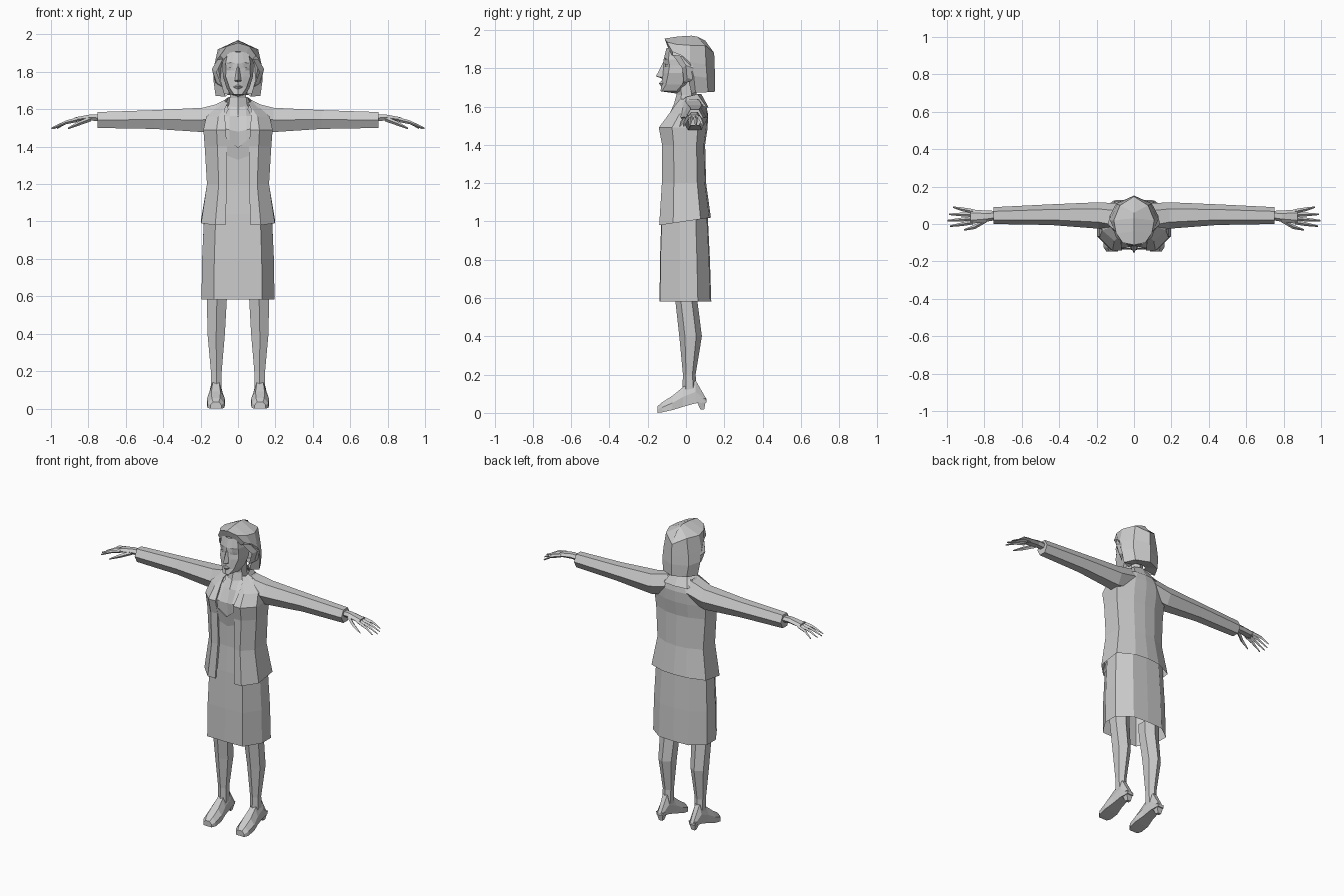
import bpy, bmesh, math


def loft(name, rings, closed=True, caps=True, mirror=True):
    """Skin a list of equal-length point rings, optionally mirrored across x."""
    bm = bmesh.new()
    vs = [[bm.verts.new(p) for p in r] for r in rings]
    n = len(rings[0])
    for a, b in zip(vs, vs[1:]):
        for i in range(n if closed else n - 1):
            j = (i + 1) % n
            bm.faces.new((a[i], a[j], b[j], b[i]))
    if closed and caps:
        bm.faces.new(vs[0])
        bm.faces.new(vs[-1])
    bmesh.ops.remove_doubles(bm, verts=bm.verts, dist=0.0005)
    bmesh.ops.recalc_face_normals(bm, faces=bm.faces)
    me = bpy.data.meshes.new(name)
    bm.to_mesh(me)
    bm.free()
    ob = bpy.data.objects.new(name, me)
    bpy.context.collection.objects.link(ob)
    if mirror:
        m = ob.modifiers.new("mirror", 'MIRROR')
        m.use_clip = True
        m.merge_threshold = 0.0005
    return ob


def hexa(u0, u1, v0, v1):
    """Six-sided outline with its points on the v axis, filling the given box."""
    pts = []
    for i in range(6):
        t = math.radians(60 * i - 90)
        pts.append(((u0 + u1) / 2 + (u1 - u0) / 2 * math.cos(t) / 0.866,
                    (v0 + v1) / 2 + (v1 - v0) / 2 * math.sin(t)))
    return pts


def half_section(sec, w, yf, yb, zf, zb):
    return [(u * w, yf + (yb - yf) * v, zf + (zb - zf) * v) for u, v in sec]


# Skirt: faceted open tube
skirt_sec = [(0, 0), (.66, .01), (1, .4), (1, .74), (.55, .98), (0, 1)]
loft("skirt", [half_section(skirt_sec, *r) for r in (
    (.195, -.138, .132, .583, .583),
    (.192, -.136, .125, .80, .80),
    (.180, -.128, .112, 1.04, 1.06))], closed=False)

# Jacket body, open down the front
jacket = []
for zf, zb, w, yf, yb, xo in (
        (.98, 1.02, .197, -.14, .13, .068),
        (1.20, 1.20, .166, -.126, .105, .058),
        (1.40, 1.40, .178, -.125, .10, .060),
        (1.49, 1.49, .185, -.142, .113, .065),
        (1.56, 1.56, .170, -.09, .115, .070),
        (1.61, 1.61, .115, -.055, .105, .068),
        (1.64, 1.64, .085, -.03, .08, .05)):
    sec = [(xo / w, .1), (xo / w, 0), (.62, 0), (1, .27), (1, .8), (.45, .97), (0, 1)]
    jacket.append(half_section(sec, w, yf, yb, zf, zb))
loft("jacket", jacket, closed=False)

# Folded collar
loft("collar", [
    [(.05, -.06, 1.60), (.072, 0, 1.65), (.05, .06, 1.665), (0, .08, 1.665)],
    [(.085, -.095, 1.54), (.122, 0, 1.625), (.085, .11, 1.595), (0, .118, 1.595)]],
    closed=False)

# Sleeves
loft("sleeve", [[(x, y, z) for z, y in hexa(z0, z1, y0, y1)] for x, y0, y1, z0, z1 in (
    (.08, -.05, .11, 1.50, 1.635),
    (.19, -.025, .116, 1.478, 1.608),
    (.45, -.005, .105, 1.495, 1.595),
    (.75, 0, .09, 1.50, 1.585))])

# Shirt panel in the jacket opening
loft("shirt", [
    [(0, -.124, .99), (.08, -.124, .99)],
    [(0, -.112, 1.2), (.08, -.108, 1.2)],
    [(0, -.110, 1.33), (.08, -.114, 1.36)],
    [(0, -.118, 1.395), (.08, -.136, 1.46)]], closed=False)

# Bare chest up to the neck
loft("chest", [
    [(0, -.108, 1.385), (.045, -.122, 1.43), (.09, -.125, 1.45)],
    [(0, -.112, 1.48), (.045, -.128, 1.49), (.09, -.125, 1.50)],
    [(0, -.085, 1.565), (.045, -.085, 1.565), (.09, -.07, 1.565)],
    [(0, -.062, 1.61), (.04, -.045, 1.615), (.075, -.01, 1.62)]], closed=False)
loft("neck", [[(x, y, z) for x, y in hexa(-w, w, y0, y1)] for z, w, y0, y1 in (
    (1.56, .07, -.088, .08), (1.61, .052, -.064, .06),
    (1.66, .044, -.05, .055), (1.74, .044, -.06, .06))], mirror=False)

# Head: half rings from chin to crown
head = [[(0, -.05, 1.668)] * 5]
for z, yc, cx, cy, sx, sy, yb in (
        (1.68, -.133, .022, -.126, .042, -.05, 0),
        (1.715, -.128, .045, -.105, .062, -.02, .05),
        (1.775, -.124, .066, -.092, .080, 0, .08),
        (1.815, -.119, .064, -.086, .083, 0, .09),
        (1.845, -.117, .066, -.092, .083, 0, .09),
        (1.905, -.102, .055, -.085, .075, 0, .09)):
    head.append([(0, yc, z), (cx * .45, yc * .6 + cy * .4, z), (cx, cy, z), (sx, sy, z), (0, yb, z)])
loft("head", head, closed=False)

# Nose, lips, brows and eyes
loft("nose", [[(0, -.117, 1.835), (.006, -.115, 1.83)],
              [(0, -.157, 1.758), (.018, -.122, 1.752)],
              [(0, -.122, 1.745), (.018, -.122, 1.75)]], closed=False)
loft("lips", [[(0, -.128, 1.733), (.026, -.118, 1.72)],
              [(0, -.142, 1.722), (.026, -.118, 1.719)],
              [(0, -.130, 1.705), (.026, -.118, 1.718)]], closed=False)
for nm, z, h in (("brow", 1.848, .007), ("eye", 1.818, .012)):
    loft(nm, [[(.02, -.110, z), (.04, -.112, z + h * .6), (.062, -.094, z)],
              [(.02, -.112, z - h), (.04, -.106, z - h), (.062, -.092, z - h)]], closed=False)

# Hair: swept-up fringe and crown, then the bob round the back
loft("hair_top", [
    [(0, -.095, 1.91), (0, -.112, 1.955), (0, -.04, 1.966), (0, .03, 1.97), (0, .06, 1.965), (0, .10, 1.945)],
    [(.045, -.092, 1.902), (.06, -.10, 1.937), (.095, -.05, 1.925), (.108, .02, 1.92), (.075, .10, 1.92), (0, .147, 1.88)],
    [(.075, -.072, 1.865), (.097, -.07, 1.885), (.112, -.02, 1.865), (.128, .02, 1.83), (.09, .105, 1.82), (0, .15, 1.80)]],
    closed=False)
loft("hair_bob", [
    [(.112, -.02, 1.865), (.128, .02, 1.83), (.09, .105, 1.82), (0, .15, 1.80)],
    [(.095, .005, 1.765), (.132, .04, 1.76), (.095, .11, 1.75), (0, .152, 1.75)],
    [(.068, .03, 1.667), (.12, .05, 1.672), (.085, .115, 1.675), (0, .15, 1.675)],
    [(.045, .035, 1.69), (.045, .04, 1.69), (.04, .06, 1.69), (0, .07, 1.69)]], closed=False)
loft("side_lock", [
    [(.08, -.07, 1.87), (.11, -.03, 1.865), (.115, .02, 1.85)],
    [(.115, -.02, 1.80), (.14, .0, 1.815), (.13, .04, 1.80)],
    [(.085, -.01, 1.72), (.118, .005, 1.75), (.12, .04, 1.74)]])

# Palms
loft("palm", [[(x, y, z) for z, y in hexa(z0, z1, y0, y1)] for x, y0, y1, z0, z1 in (
    (.735, .022, .07, 1.535, 1.572), (.79, .012, .072, 1.54, 1.572),
    (.875, .0, .078, 1.532, 1.556))])


def digit(name, pts):
    """Four-sided tapering finger through (x, y, z, radius) points."""
    loft(name, [[(x, y - r, z), (x, y, z + r), (x, y + r, z), (x, y, z - r)]
                for x, y, z, r in pts])


# Fingers and thumb
for nm, y0, xt, yt in (("index_finger", .01, .985, -.012), ("middle_finger", .03, .998, .018),
                       ("ring_finger", .05, .99, .052), ("little_finger", .068, .968, .09)):
    digit(nm, [(.86, y0, 1.544, .012), (.92, (y0 + yt) / 2, 1.53, .010), (xt, yt, 1.498, .004)])
digit("thumb", [(.785, .025, 1.55, .014), (.85, -.015, 1.525, .012), (.91, -.032, 1.497, .004)])

# Legs
loft("leg", [[(x, y, z) for x, y in hexa(x0, x1, y0, y1)] for z, x0, x1, y0, y1 in (
    (.66, .058, .168, -.06, .06), (.58, .06, .166, -.055, .06),
    (.40, .07, .163, -.035, .083), (.20, .087, .145, -.016, .05),
    (.10, .088, .144, -.02, .06))])

# Shoes, tipped forward over a short heel
shoe_sec = [(-1, 0), (1, 0), (1, .5), (.5, 1), (-.5, 1), (-1, .5)]
loft("shoe", [[(.118 + u * w, y, z0 + (z1 - z0) * v) for u, v in shoe_sec] for y, w, z0, z1 in (
    (-.148, .030, .0, .035), (-.125, .044, .003, .055), (-.07, .048, .015, .09),
    (-.015, .036, .032, .135), (.05, .030, .05, .17), (.108, .022, .055, .07))])
loft("heel", [[(.118 - w, y0, z), (.118 + w, y0, z), (.118 + w, y1, z), (.118 - w, y1, z)]
              for z, w, y0, y1 in ((.075, .026, .05, .105), (.018, .012, .075, .095))])
